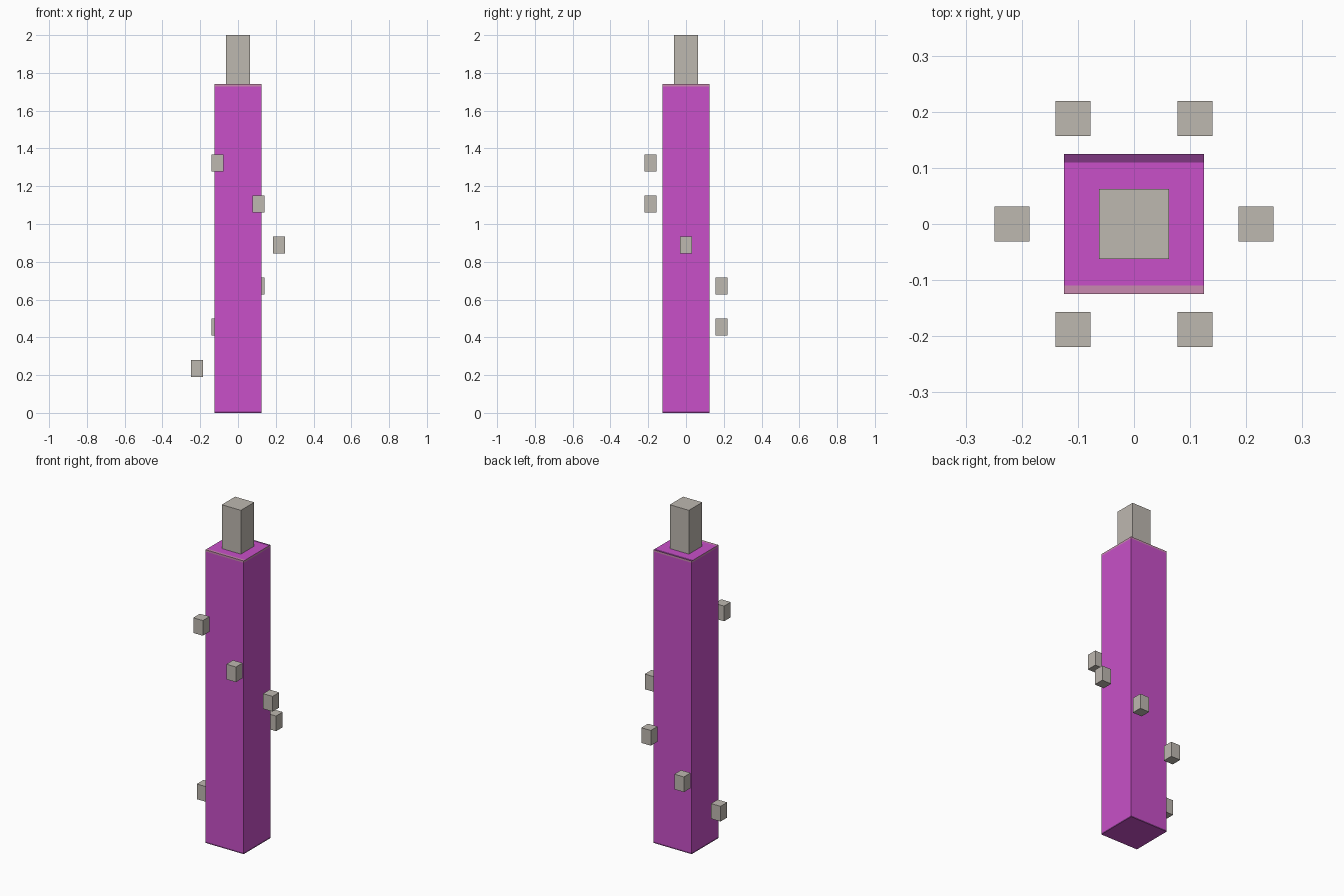
import bpy, bmesh, math

if "Cube" in bpy.data.objects:
    bpy.data.objects.remove(bpy.data.objects["Cube"])


def linear(c):
    c /= 255
    return c / 12.92 if c < 0.04045 else ((c + 0.055) / 1.055) ** 2.4


def material(name, rgb):
    m = bpy.data.materials.new(name)
    m.diffuse_color = (*[linear(c) for c in rgb], 1)
    m.use_nodes = True
    m.node_tree.nodes["Principled BSDF"].inputs["Base Color"].default_value = m.diffuse_color
    return m


magenta = material("magenta", (200, 80, 200))
pink = material("dusty pink", (200, 138, 176))
plum = material("dark plum", (125, 55, 128))
stone = material("warm grey", (190, 184, 176))


def box(name, center, size, mats):
    bm = bmesh.new()
    bmesh.ops.create_cube(bm, size=1)
    for v in bm.verts:
        v.co = [v.co[i] * size[i] + center[i] for i in range(3)]
    me = bpy.data.meshes.new(name)
    bm.to_mesh(me)
    bm.free()
    for m in mats:
        me.materials.append(m)
    ob = bpy.data.objects.new(name, me)
    bpy.context.collection.objects.link(ob)
    return ob


# Main column, cut so its borders can be coloured
H = 1.74
column = box("column", (0, 0, H / 2), (0.25, 0.25, H), [magenta, pink, plum])
bm = bmesh.new()
bm.from_mesh(column.data)
for co, no in (((0, 0, H - 0.011), (0, 0, 1)), ((0, 0, 0.008), (0, 0, 1)),
               ((0, 0.1095, 0), (0, 1, 0)), ((0, -0.1095, 0), (0, 1, 0))):
    bmesh.ops.bisect_plane(bm, geom=bm.verts[:] + bm.edges[:] + bm.faces[:],
                           plane_co=co, plane_no=no)
bm.normal_update()
for f in bm.faces:
    c = f.calc_center_median()
    if f.normal.z > 0.5:        # top: pink front border, plum back border
        f.material_index = 1 if c.y < -0.11 else 2 if c.y > 0.11 else 0
    elif f.normal.z > -0.5:     # sides: pink upper rim, plum lower rim
        f.material_index = 1 if c.z > H - 0.011 else 2 if c.z < 0.008 else 0
bm.to_mesh(column.data)
bm.free()

# Inner rod sticking out of the top
box("inner_rod", (0, 0, 1.8), (0.125, 0.125, 0.4), [stone])

# Small blocks floating in a spiral around the column
for i in range(6):
    a = math.radians(180 - 60 * i)
    box(f"floating_block_{i + 1}",
        (0.2175 * math.cos(a), 0.2175 * math.sin(a), 0.236 + 0.2175 * i),
        (0.0625, 0.0625, 0.09), [stone])
